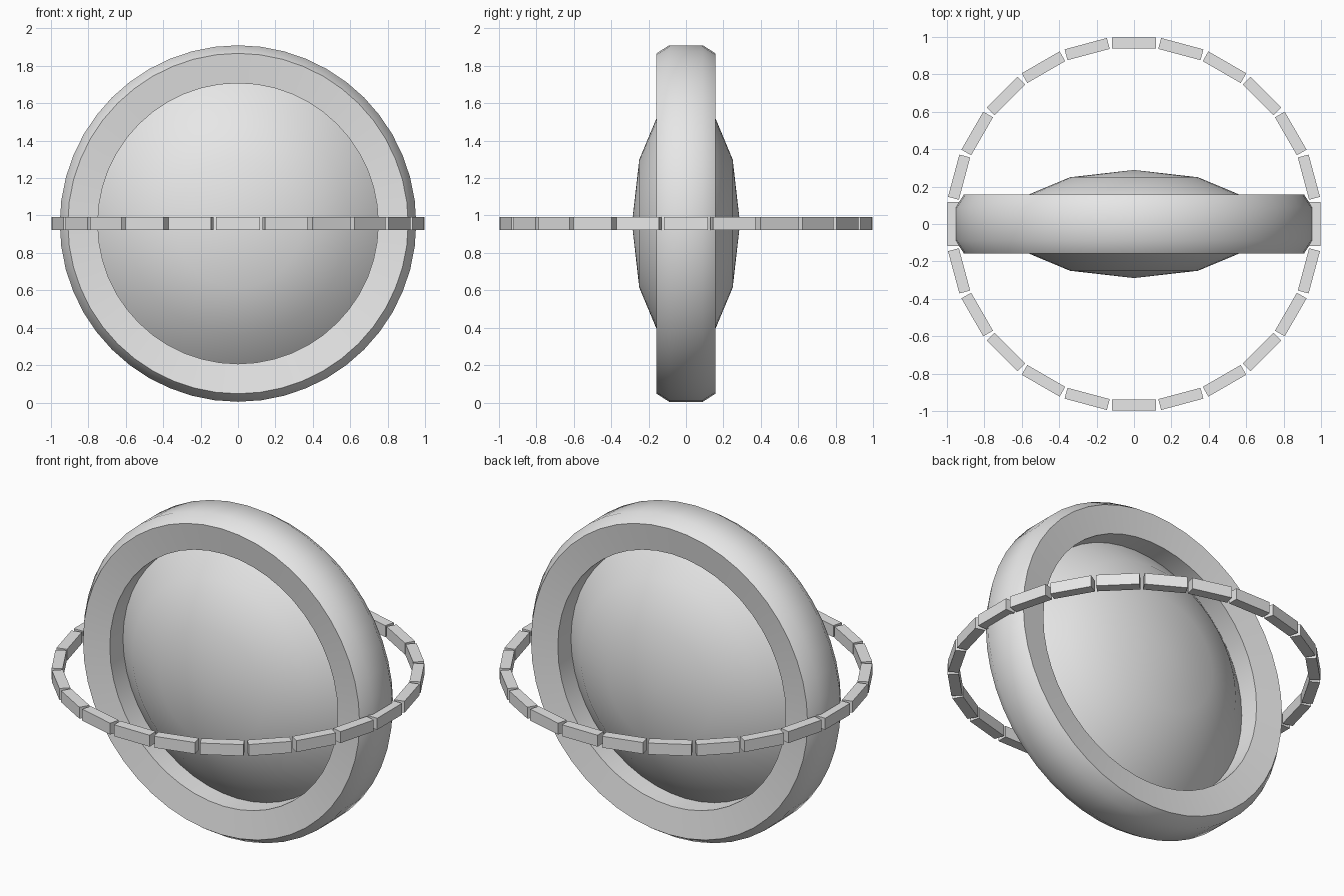
import bpy, bmesh, math
from mathutils import Matrix, Vector

if "Cube" in bpy.data.objects:
    bpy.data.objects.remove(bpy.data.objects["Cube"])

CENTRE = Vector((0, 0, 0.957))

grey = bpy.data.materials.new("light_grey")
grey.use_nodes = True
colour = (0.8, 0.8, 0.8, 1)
grey.diffuse_color = colour
grey.node_tree.nodes["Principled BSDF"].inputs["Base Color"].default_value = colour


def finish(name, bm, smooth):
    bmesh.ops.remove_doubles(bm, verts=bm.verts, dist=0.0005)
    bmesh.ops.recalc_face_normals(bm, faces=bm.faces)
    mesh = bpy.data.meshes.new(name)
    bm.to_mesh(mesh)
    bm.free()
    mesh.materials.append(grey)
    obj = bpy.data.objects.new(name, mesh)
    obj.location = CENTRE
    bpy.context.collection.objects.link(obj)
    if smooth:
        bpy.ops.object.select_all(action="DESELECT")
        obj.select_set(True)
        bpy.context.view_layer.objects.active = obj
        bpy.ops.object.shade_smooth_by_angle(angle=math.radians(40))
    return obj


def lathe(name, half, closed, steps=48):
    """Mirror a (radius, depth) half profile and spin it about the y axis."""
    profile = half + [(r, -y) for r, y in reversed(half)]
    bm = bmesh.new()
    verts = [bm.verts.new((r, y, 0)) for r, y in profile]
    pairs = list(zip(verts, verts[1:]))
    if closed:
        pairs.append((verts[-1], verts[0]))
    edges = [bm.edges.new(p) for p in pairs]
    bmesh.ops.spin(bm, geom=verts + edges, cent=(0, 0, 0), axis=(0, 1, 0),
                   angle=math.tau, steps=steps, use_duplicate=False)
    return finish(name, bm, True)


# Upright rim: bevelled outside, faces dished slightly toward the middle
lathe("outer_rim", [(0.75, 0.134), (0.91, 0.157), (0.953, 0.09)], True)

# Lens-shaped body inside the rim
lathe("lens_body", [(0, 0.289), (0.342, 0.25), (0.593, 0.145), (0.757, 0.004)], False)

# Level belt of separate blocks around the rim
belt = bmesh.new()
BLOCKS = 24
for i in range(BLOCKS):
    place = (Matrix.Rotation(math.tau * i / BLOCKS, 4, "Z")
             @ Matrix.Translation((0, 0.968, 0))
             @ Matrix.Diagonal((0.234, 0.06, 0.068, 1)))
    bmesh.ops.create_cube(belt, size=1, matrix=place)
finish("block_belt", belt, False)
